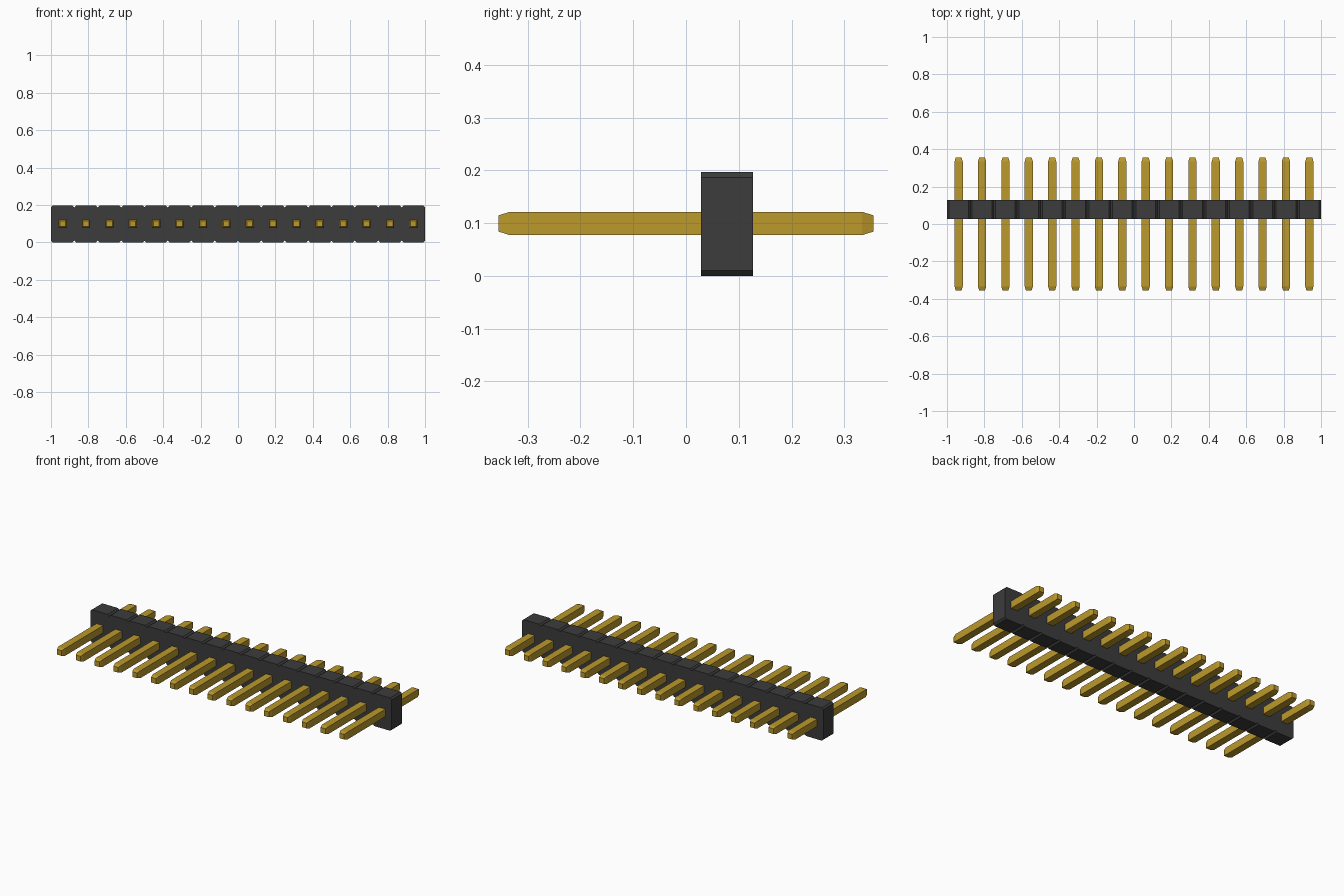
import bpy, bmesh

cube = bpy.data.objects.get("Cube")
if cube:
    bpy.data.objects.remove(cube, do_unlink=True)

COUNT = 16
PITCH = 2 / COUNT
HEIGHT = 0.197
CHAMFER = 0.01
BODY_FRONT, BODY_BACK = 0.028, 0.127
MID_Z = 0.0995


def make_material(name, rgb):
    mat = bpy.data.materials.new(name)
    mat.use_nodes = True
    color = (*rgb, 1)
    mat.diffuse_color = color
    mat.node_tree.nodes["Principled BSDF"].inputs["Base Color"].default_value = color
    return mat


def make_object(name, bm, mat):
    bmesh.ops.recalc_face_normals(bm, faces=bm.faces)
    mesh = bpy.data.meshes.new(name)
    bm.to_mesh(mesh)
    bm.free()
    mesh.materials.append(mat)
    obj = bpy.data.objects.new(name, mesh)
    bpy.context.collection.objects.link(obj)
    return obj


def loft(bm, rings):
    """Join matching rings of points into a closed solid."""
    loops = [[bm.verts.new(p) for p in ring] for ring in rings]
    for a, b in zip(loops, loops[1:]):
        for i in range(len(a)):
            j = (i + 1) % len(a)
            bm.faces.new((a[i], a[j], b[j], b[i]))
    bm.faces.new(loops[0])
    bm.faces.new(loops[-1])


black = make_material("black plastic", (0.045, 0.045, 0.045))
gold = make_material("gold metal", (0.5, 0.32, 0.025))

# Housing: one notched outline, with chamfers at every segment joint
top = []
for i in range(COUNT):
    left = -1 + i * PITCH
    right = left + PITCH
    top += [(left, HEIGHT - CHAMFER), (left + CHAMFER, HEIGHT), (right - CHAMFER, HEIGHT)]
top.append((1, HEIGHT - CHAMFER))
bottom = [(x, HEIGHT - z) for x, z in reversed(top)]
outline = top + bottom
bm = bmesh.new()
loft(bm, [[(x, y, z) for x, z in outline] for y in (BODY_FRONT, BODY_BACK)])
make_object("housing", bm, black)

# Pins: square bars with tapered tips at both ends
bm = bmesh.new()
rings = []
for y, r in ((-0.355, 0.0155), (-0.334, 0.022), (0.334, 0.022), (0.355, 0.0155)):
    rings.append([(sx * r, y, sz * r) for sx, sz in ((-1, -1), (1, -1), (1, 1), (-1, 1))])
loft(bm, rings)
first_pin = make_object("pin_1", bm, gold)
for i in range(COUNT):
    pin = first_pin
    if i:
        pin = bpy.data.objects.new(f"pin_{i + 1}", first_pin.data)
        bpy.context.collection.objects.link(pin)
    pin.location = (-1 + (i + 0.5) * PITCH, 0, MID_Z)
